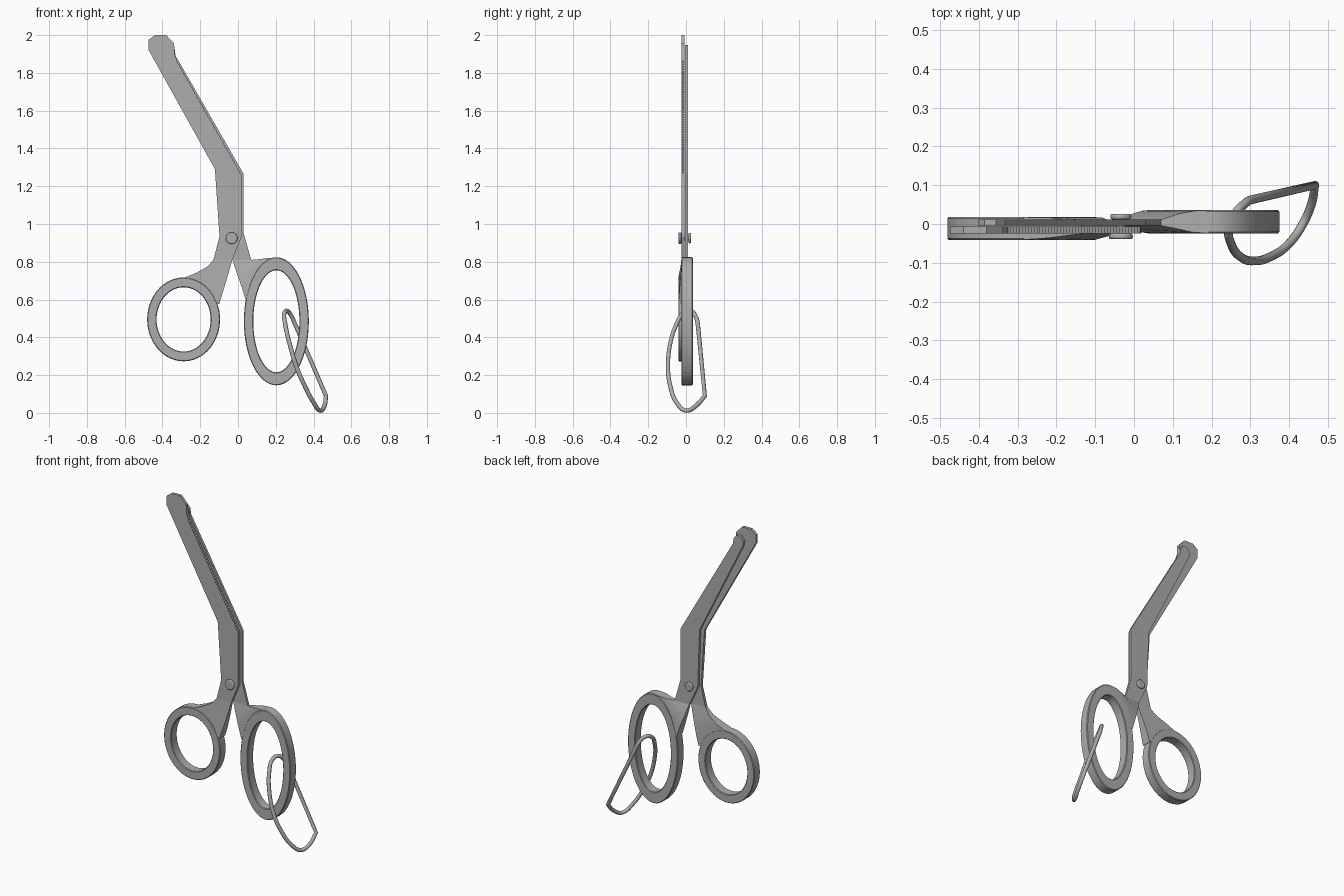
import bpy, bmesh, math
from mathutils import Vector

cube = bpy.data.objects.get("Cube")
if cube:
    bpy.data.objects.remove(cube, do_unlink=True)

steel = bpy.data.materials.new("brushed_steel")
steel.use_nodes = True
steel.diffuse_color = (0.42, 0.42, 0.42, 1)
steel.node_tree.nodes["Principled BSDF"].inputs["Base Color"].default_value = (0.42, 0.42, 0.42, 1)


def finish(bm, name, angle=35):
    bmesh.ops.recalc_face_normals(bm, faces=bm.faces)
    mesh = bpy.data.meshes.new(name)
    bm.to_mesh(mesh)
    bm.free()
    mesh.materials.append(steel)
    obj = bpy.data.objects.new(name, mesh)
    bpy.context.collection.objects.link(obj)
    smooth(obj, angle)
    return obj


def smooth(obj, angle):
    bpy.ops.object.select_all(action='DESELECT')
    obj.select_set(True)
    bpy.context.view_layer.objects.active = obj
    bpy.ops.object.shade_smooth_by_angle(angle=math.radians(angle))


def plate(name, outline, y0, y1):
    """Flat plate cut from an (x, z) outline."""
    bm = bmesh.new()
    face = bm.faces.new([bm.verts.new((x, y0, z)) for x, z in outline])
    ext = bmesh.ops.extrude_face_region(bm, geom=[face])
    verts = [g for g in ext["geom"] if isinstance(g, bmesh.types.BMVert)]
    bmesh.ops.translate(bm, verts=verts, vec=(0, y1 - y0, 0))
    bmesh.ops.triangulate(bm, faces=[f for f in bm.faces if len(f.verts) > 4])
    return finish(bm, name, 20)


def shank(name, rows):
    """Tapering bar; each row is left point, right point, front y, back y."""
    bm = bmesh.new()
    loops = []
    for (ax, az), (bx, bz), y0, y1 in rows:
        loops.append([bm.verts.new(p) for p in
                      ((ax, y0, az), (bx, y0, bz), (bx, y1, bz), (ax, y1, az))])
    for a, b in zip(loops, loops[1:]):
        for i in range(4):
            j = (i + 1) % 4
            bm.faces.new((a[i], a[j], b[j], b[i]))
    bm.faces.new(loops[0])
    bm.faces.new(loops[-1])
    return finish(bm, name)


def finger_ring(name, centre, outer, inner, y0, y1, n=64, c=0.004):
    """Oval loop with slightly eased edges."""
    section = [(outer, -c, y0), (outer, 0, y0 + c), (outer, 0, y1 - c), (outer, -c, y1),
               (inner, c, y1), (inner, 0, y1 - c), (inner, 0, y0 + c), (inner, c, y0)]
    bm = bmesh.new()
    loops = []
    for k in range(n):
        t = math.tau * k / n
        loops.append([bm.verts.new((centre[0] + (r[0] + d) * math.cos(t), y,
                                    centre[1] + (r[1] + d) * math.sin(t)))
                      for r, d, y in section])
    m = len(section)
    for k in range(n):
        a, b = loops[k], loops[(k + 1) % n]
        for i in range(m):
            j = (i + 1) % m
            bm.faces.new((a[i], a[j], b[j], b[i]))
    return finish(bm, name)


def teeth(start, end, count=45, depth=0.005):
    """Fine serrated edge between two (x, z) points."""
    a, b = Vector(start), Vector(end)
    d = (b - a).normalized()
    side = Vector((-d.y, d.x)) * depth
    return [tuple(a.lerp(b, k / (2 * count)) + (side if k % 2 else side * 0))
            for k in range(2 * count + 1)]


# Blades
front_y = (-0.025, -0.007)
back_y = (-0.004, 0.011)
plate("front_blade",
      [(-0.03, 0.81), (0.018, 0.93), (0.018, 1.26)]
      + teeth((0.016, 1.27), (-0.325, 1.87))
      + [(-0.336, 1.90), (-0.338, 1.955), (-0.38, 2.0), (-0.44, 2.0), (-0.474, 1.975),
         (-0.474, 1.922), (-0.122, 1.29), (-0.098, 0.934), (-0.13, 0.81)], *front_y)
plate("back_blade",
      [(-0.03, 0.81), (0.07, 0.81), (0.03, 0.95), (0.03, 1.265), (-0.33, 1.89),
       (-0.335, 1.925), (-0.355, 1.948), (-0.385, 1.945), (-0.402, 1.92), (-0.397, 1.89),
       (-0.10, 1.29), (-0.088, 0.934)], *back_y)

# Handles
left_y = (-0.041, 0.018)
right_y = (-0.024, 0.036)
finger_ring("right_finger_ring", (-0.288, 0.495), (0.193, 0.222), (0.143, 0.17), *left_y)
finger_ring("left_finger_ring", (0.203, 0.485), (0.172, 0.339), (0.122, 0.27), *right_y)
shank("right_shank", [
    ((-0.13, 0.81), (-0.03, 0.81), *front_y),
    ((-0.165, 0.772), (-0.056, 0.72), -0.029, 0.006),
    ((-0.22, 0.742), (-0.083, 0.63), -0.036, 0.017),
    ((-0.288, 0.714), (-0.10, 0.574), -0.0405, 0.0175)])
shank("left_shank", [
    ((-0.03, 0.81), (0.07, 0.81), *back_y),
    ((-0.005, 0.735), (0.115, 0.814), -0.013, 0.026),
    ((0.02, 0.665), (0.155, 0.82), -0.022, 0.034),
    ((0.04, 0.60), (0.20, 0.822), -0.0235, 0.0355)])


# Pivot screw
def disc(name, radius, y0, y1, bevel):
    bpy.ops.mesh.primitive_cylinder_add(vertices=32, radius=radius, depth=y1 - y0,
                                        location=(-0.034, (y0 + y1) / 2, 0.925),
                                        rotation=(math.pi / 2, 0, 0))
    obj = bpy.context.object
    obj.name = name
    obj.data.materials.append(steel)
    if bevel:
        mod = obj.modifiers.new("rounded", 'BEVEL')
        mod.width = bevel
        mod.segments = 3
    smooth(obj, 40)


disc("pivot_shaft", 0.013, -0.03, 0.02, 0)
disc("pivot_front_head", 0.031, -0.039, -0.025, 0.005)
disc("pivot_back_head", 0.027, 0.012, 0.026, 0.005)

# Wire hanging loop threaded through the larger finger ring
path = [(0.30, 0.062, 0.475), (0.466, 0.10, 0.09), (0.457, 0.05, 0.035), (0.435, 0, 0.012),
        (0.40, -0.05, 0.055), (0.35, -0.085, 0.15), (0.315, -0.095, 0.23),
        (0.275, -0.085, 0.36), (0.25, -0.05, 0.47), (0.245, -0.015, 0.525),
        (0.26, 0.025, 0.54), (0.283, 0.05, 0.513)]
curve = bpy.data.curves.new("wire_loop", 'CURVE')
curve.dimensions = '3D'
curve.bevel_depth = 0.0115
curve.bevel_resolution = 3
curve.resolution_u = 6
spline = curve.splines.new('BEZIER')
spline.bezier_points.add(len(path) - 1)
spline.use_cyclic_u = True
for i, (point, co) in enumerate(zip(spline.bezier_points, path)):
    point.co = co
    point.handle_left_type = 'VECTOR' if i == 1 else 'AUTO'
    point.handle_right_type = 'VECTOR' if i < 2 else 'AUTO'
curve.materials.append(steel)
wire = bpy.data.objects.new("wire_loop", curve)
bpy.context.collection.objects.link(wire)
bpy.ops.object.select_all(action='DESELECT')
wire.select_set(True)
bpy.context.view_layer.objects.active = wire
bpy.ops.object.convert(target='MESH')
smooth(bpy.context.object, 50)
